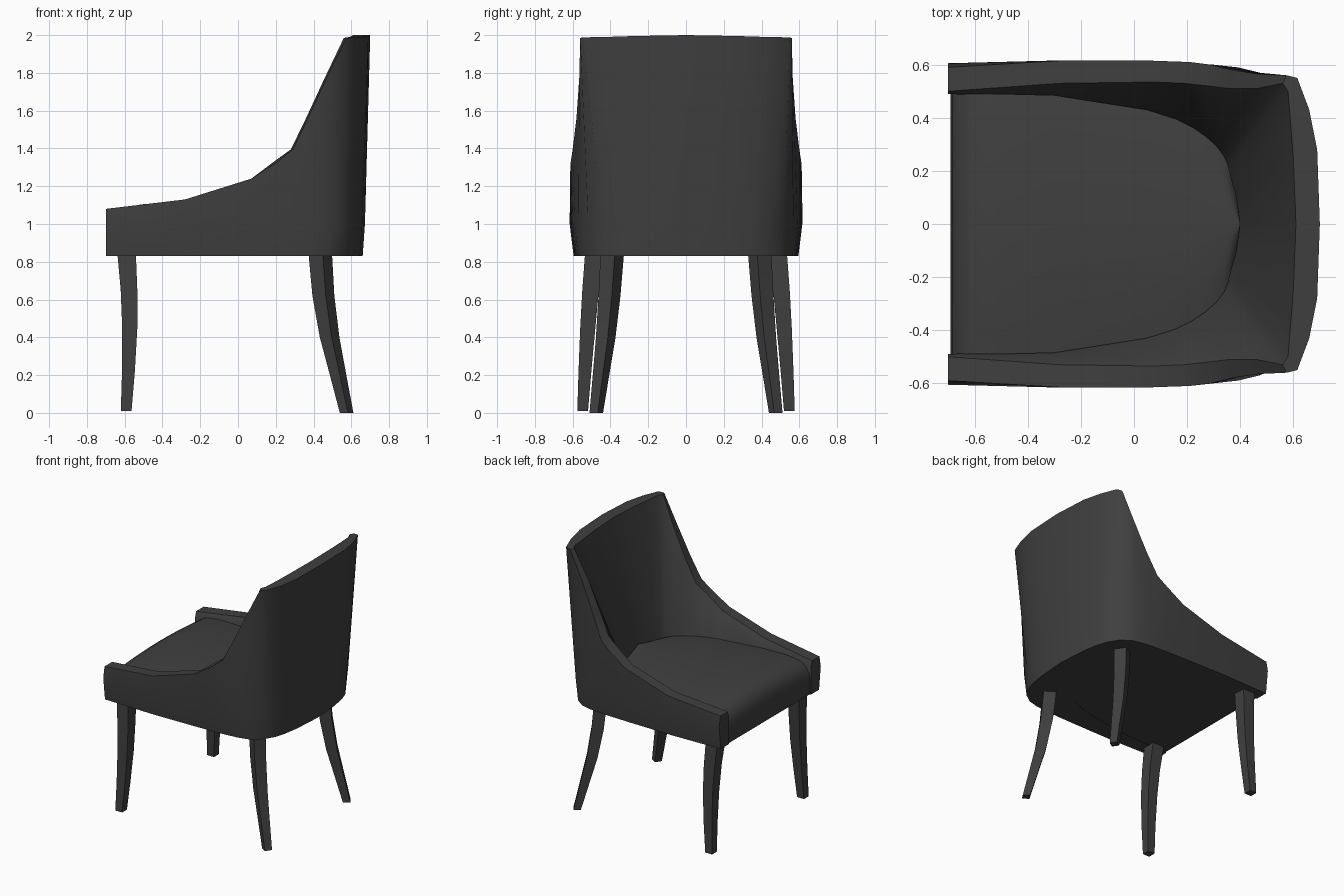
import bpy, bmesh, math
from mathutils import Vector

cube = bpy.data.objects.get("Cube")
if cube:
    bpy.data.objects.remove(cube, do_unlink=True)

BASE_Z = 0.83
SEAT_Z = 1.04

charcoal = bpy.data.materials.new("charcoal")
charcoal.use_nodes = True
charcoal.diffuse_color = (0.05, 0.05, 0.05, 1)
charcoal.node_tree.nodes["Principled BSDF"].inputs["Base Color"].default_value = (0.05, 0.05, 0.05, 1)


def finish(name, bm, angle):
    """Turn a bmesh into a named, shaded object."""
    bmesh.ops.remove_doubles(bm, verts=bm.verts, dist=0.0005)
    bmesh.ops.recalc_face_normals(bm, faces=bm.faces)
    mesh = bpy.data.meshes.new(name)
    bm.to_mesh(mesh)
    bm.free()
    mesh.materials.append(charcoal)
    obj = bpy.data.objects.new(name, mesh)
    bpy.context.collection.objects.link(obj)
    bpy.ops.object.select_all(action="DESELECT")
    obj.select_set(True)
    bpy.context.view_layer.objects.active = obj
    bpy.ops.object.shade_smooth_by_angle(angle=math.radians(angle))
    return obj


def loft(bm, rows, closed):
    """Bridge equal rows of points; closed rows also get end caps."""
    rings = [[bm.verts.new(p) for p in row] for row in rows]
    count = len(rings[0])
    for a, b in zip(rings, rings[1:]):
        for i in range(count if closed else count - 1):
            j = (i + 1) % count
            bm.faces.new((a[i], a[j], b[j], b[i]))
    if closed:
        bm.faces.new(rings[0])
        bm.faces.new(rings[-1])
    return rings


# Shell stations from arm tip to centre of the back:
# outer bottom, outer top, inner top, inner edge at the seat
stations = [
    ((-.7, .585), (-.7, .59, 1.08), (-.7, .5), (-.7, .49)),
    ((-.3, .595), (-.28, .615, 1.13), (-.28, .53), (-.3, .475)),
    ((.05, .59), (.07, .615, 1.24), (.07, .535), (.05, .42)),
    ((.22, .585), (.21, .61, 1.33), (.19, .53), (.16, .385)),
    ((.3, .58), (.29, .6, 1.395), (.28, .52), (.22, .355)),
    ((.4, .57), (.37, .58, 1.56), (.36, .51), (.27, .32)),
    ((.48, .55), (.47, .565, 1.775), (.46, .51), (.31, .285)),
    ((.55, .5), (.575, .56, 1.985), (.56, .53), (.34, .245)),
    ((.6, .42), (.615, .55, 1.988), (.58, .5), (.355, .21)),
    ((.625, .34), (.66, .43, 1.99), (.59, .38), (.367, .16)),
    ((.645, .22), (.69, .28, 1.995), (.6, .25), (.385, .1)),
    ((.66, 0), (.7, 0, 2), (.61, 0), (.4, 0)),
]


def section(station, side):
    """Closed cross-section of the shell at one station."""
    low, top, rim, seat = station
    z = top[2]
    bulge_x = low[0] + (top[0] - low[0]) * 0.3
    pts = [
        (low[0], low[1], BASE_Z),
        (bulge_x, low[1] * 1.035, 1.0),
        top,
        (rim[0], rim[1], z),
        (seat[0], seat[1], SEAT_Z),
        (seat[0], seat[1], BASE_Z),
    ]
    return [Vector((x, y * side, h)) for x, y, h in pts]


# Wrap-around upholstered shell
bm = bmesh.new()
rows = [section(s, 1) for s in stations]
rows += [section(s, -1) for s in reversed(stations[:-1])]
loft(bm, rows, True)
finish("back_and_arms", bm, 40)

# Seat cushion: rounded front roll, slight crown, tucked into the shell
front_roll = [(-.69, BASE_Z), (-.692, .92), (-.685, .98), (-.66, 1.03), (-.61, 1.06), (-.5, 1.075)]
cushion = [(x, z, .49) for x, z in front_roll]
cushion += [(s[3][0], 1.075, s[3][1] + .01) for s in stations[1:]]
COLUMNS = 12
rows = []
for x, z, width in cushion:
    crown = 0.03 * (z - BASE_Z) / 0.245
    row = []
    for i in range(COLUMNS + 1):
        v = 2 * i / COLUMNS - 1
        row.append((x, v * width, z + crown * (1 - v * v)))
    rows.append(row)
bm = bmesh.new()
loft(bm, rows, False)
finish("seat_cushion", bm, 50)

# Flat panel closing the underside
bm = bmesh.new()
edge = [s[3] for s in stations]
outline = [(max(x, -.69), y) for x, y in edge] + [(max(x, -.69), -y) for x, y in reversed(edge[:-1])]
bm.faces.new([bm.verts.new((x, y, BASE_Z + .002)) for x, y in outline])
bm.normal_update()
bmesh.ops.reverse_faces(bm, faces=[f for f in bm.faces if f.normal.z > 0])
mesh = bpy.data.meshes.new("underside_panel")
bm.to_mesh(mesh)
bm.free()
mesh.materials.append(charcoal)
bpy.context.collection.objects.link(bpy.data.objects.new("underside_panel", mesh))


def leg(name, path, turn, side):
    """Tapered square leg following (x, y, z, width) points."""
    rows = []
    for x, y, z, width in path:
        ring = []
        for k in range(4):
            a = math.radians(turn + 45 + 90 * k)
            r = width / math.sqrt(2)
            ring.append((x + r * math.cos(a), side * (y + r * math.sin(a)), z))
        rows.append(ring)
    bm = bmesh.new()
    loft(bm, rows, True)
    finish(name, bm, 30)


# Front legs bow forward, back legs sweep outward and are turned
front_path = [(-.59, .485, .85, .098), (-.577, .505, .65, .088), (-.573, .52, .45, .08),
              (-.58, .535, .22, .068), (-.592, .547, .01, .057)]
back_path = [(.435, .39, .85, .09), (.452, .405, .62, .084), (.485, .425, .4, .075),
             (.53, .45, .2, .063), (.575, .475, 0, .052)]
for side, label in ((1, "far"), (-1, "near")):
    leg("front_leg_" + label, front_path, 0, side)
    leg("back_leg_" + label, back_path, 33, side)
